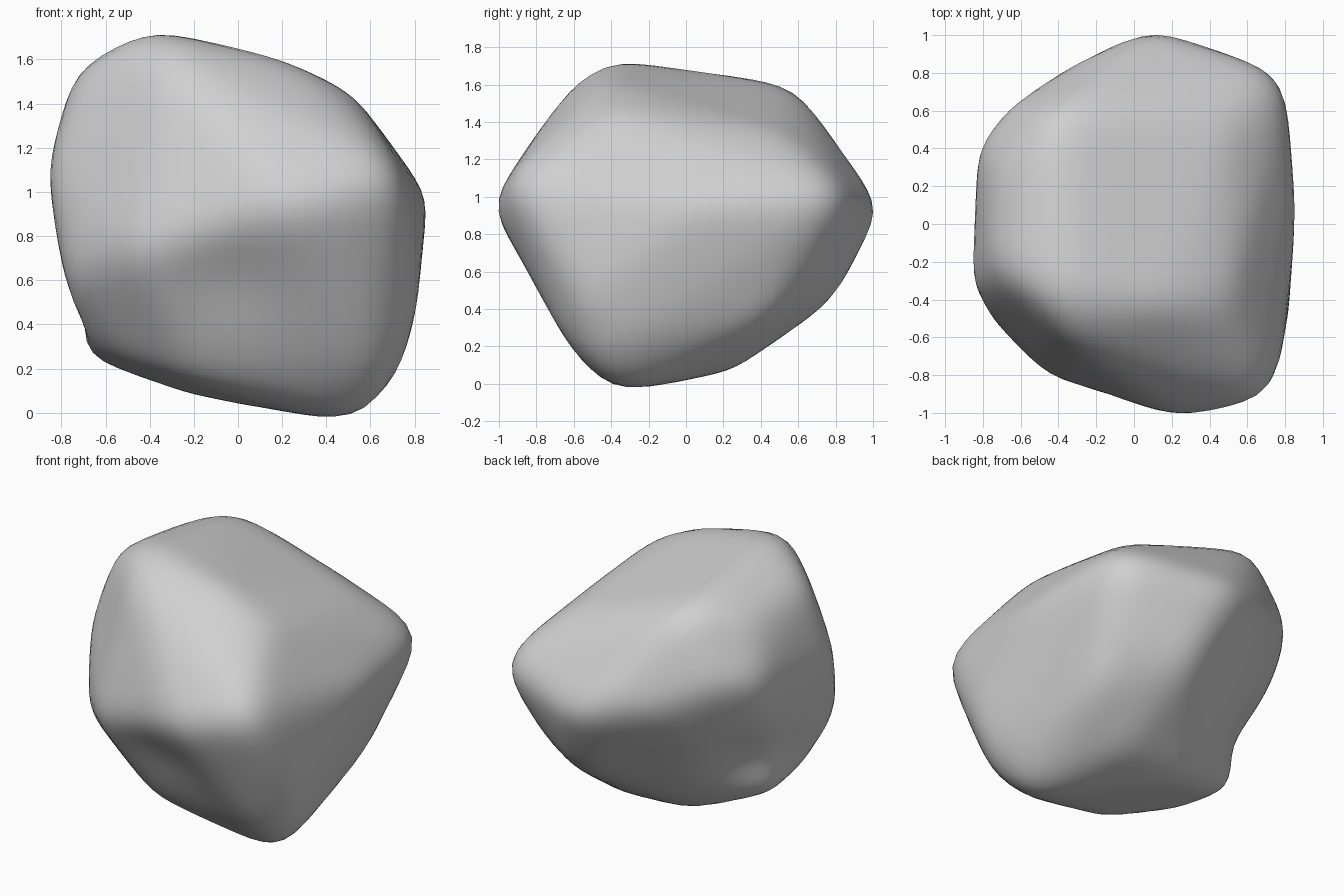
import bpy
import bmesh
import math
from mathutils import Vector
from mathutils.bvhtree import BVHTree

default_cube = bpy.data.objects.get("Cube")
if default_cube:
    bpy.data.objects.remove(default_cube, do_unlink=True)


def stone_material():
    material = bpy.data.materials.new("grey_stone")
    material.use_nodes = True
    colour = (0.63, 0.63, 0.63, 1)
    material.diffuse_color = colour
    shader = next(n for n in material.node_tree.nodes if n.type == "BSDF_PRINCIPLED")
    shader.inputs["Base Color"].default_value = colour
    shader.inputs["Roughness"].default_value = 0.9
    return material


def hull_tree(points):
    """Wrap the corner points in a convex block that rays can hit."""
    block = bmesh.new()
    for point in points:
        block.verts.new(point)
    bmesh.ops.convex_hull(block, input=block.verts)
    tree = BVHTree.FromBMesh(block)
    block.free()
    return tree


def dent(vertices, place, push, radius):
    """Press a soft hollow into the surface."""
    place, push = Vector(place), Vector(push)
    for vertex in vertices:
        distance = (vertex.co - place).length / radius
        vertex.co += push * math.exp(-distance * distance)


# Main corners of the boulder
crown = [(-.39, -.4, 1.76), (-.43, .59, 1.62), (.2, -.43, 1.62), (.51, -.4, 1.47),
         (.5, .52, 1.34), (-.74, -.25, 1.58), (-.7, .3, 1.52), (-.34, -.61, 1.63)]
waist = [(.75, -.95, 1.09), (.25, -1.07, .94), (-.46, -.83, .73), (-.79, -.48, .6),
         (-.87, -.33, 1.1), (-.84, .42, 1.15), (-.67, .64, 1.16), (.08, 1.08, .93),
         (.83, .83, 1.03), (.87, .15, .97), (-.35, .86, 1)]
base = [(.56, -.38, -.07), (.6, -.62, .17), (.82, -.53, .47), (.75, -.42, .17),
        (.65, .4, .32), (.62, .67, .58), (.24, .83, .46), (.3, .26, .07), (-.2, -.53, .13),
        (-.74, .1, .25), (-.63, -.31, .26), (-.24, .23, .08)]

# Boulder surface: a fine ball pressed onto the block
tree = hull_tree(crown + waist + base)
centre = Vector((0, 0, .85))
bm = bmesh.new()
bmesh.ops.create_icosphere(bm, subdivisions=5, radius=1)
for vertex in bm.verts:
    direction = vertex.co.normalized()
    vertex.co = tree.ray_cast(centre + direction * 4, -direction)[0]

# Hollows above the left foot and under the front ridge
dent(bm.verts, (-.76, -.08, .46), (.07, 0, .03), .16)
dent(bm.verts, (-.68, .26, .52), (.1, -.07, .02), .24)
dent(bm.verts, (0, -.84, .6), (0, .04, .02), .25)

# Worn edges
for _ in range(6):
    bmesh.ops.smooth_vert(bm, verts=bm.verts, factor=.5,
                          use_axis_x=True, use_axis_y=True, use_axis_z=True)
for face in bm.faces:
    face.smooth = True

mesh = bpy.data.meshes.new("boulder")
bm.to_mesh(mesh)
bm.free()
mesh.materials.append(stone_material())
boulder = bpy.data.objects.new("boulder", mesh)
bpy.context.collection.objects.link(boulder)
